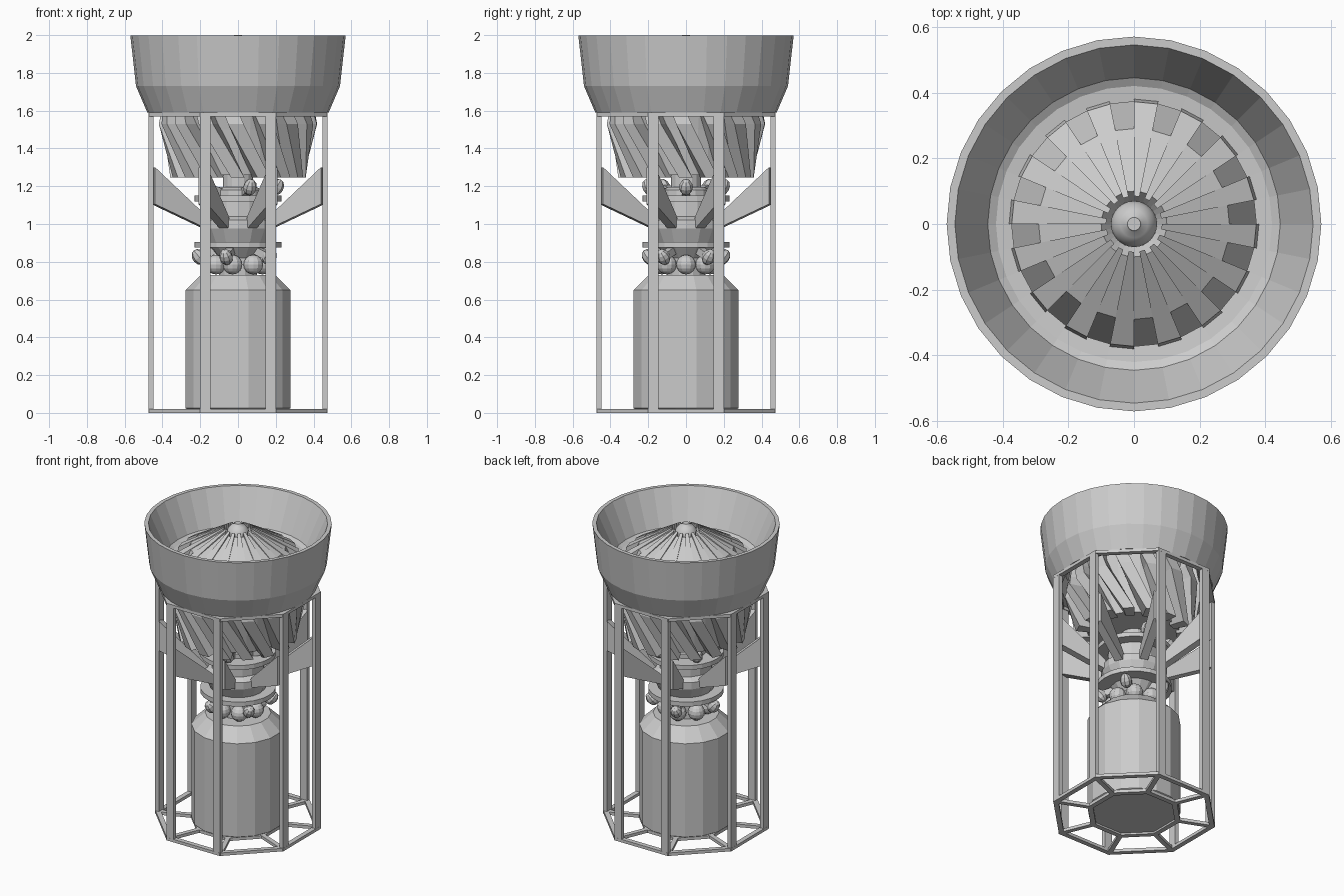
import bpy, bmesh
from math import sin, cos, pi, radians
from mathutils import Vector, Matrix

cube = bpy.data.objects.get("Cube")
if cube:
    bpy.data.objects.remove(cube)

metal = bpy.data.materials.new("plain_grey")
metal.use_nodes = True
GREY = (0.6, 0.6, 0.6, 1)
metal.diffuse_color = GREY
for node in metal.node_tree.nodes:
    if node.type == 'BSDF_PRINCIPLED':
        node.inputs["Base Color"].default_value = GREY


def finish(name, bm):
    """Clean the mesh and place it in the scene."""
    bmesh.ops.remove_doubles(bm, verts=bm.verts, dist=1e-5)
    bmesh.ops.recalc_face_normals(bm, faces=bm.faces)
    mesh = bpy.data.meshes.new(name)
    bm.to_mesh(mesh)
    bm.free()
    mesh.materials.append(metal)
    obj = bpy.data.objects.new(name, mesh)
    bpy.context.collection.objects.link(obj)
    return obj


def polar(r, a, z):
    return Vector((r * cos(a), r * sin(a), z))


def loft(bm, rings, cyclic=False, caps=False):
    """Bridge rings of points that all have the same count."""
    rows = [[bm.verts.new(p) for p in ring] for ring in rings]
    n = len(rows[0])
    pairs = list(zip(rows, rows[1:]))
    if cyclic:
        pairs.append((rows[-1], rows[0]))
    for a, b in pairs:
        for i in range(n):
            j = (i + 1) % n
            bm.faces.new((a[i], a[j], b[j], b[i]))
    if caps:
        bm.faces.new(rows[0])
        bm.faces.new(rows[-1])


def lathe(name, profile, seg, closed=False, shift=0.0):
    """Spin (radius, height) points; open profiles are capped."""
    bm = bmesh.new()
    rings = [[polar(r, 2 * pi * (i + shift) / seg, z) for i in range(seg)]
             for r, z in profile]
    loft(bm, rings, cyclic=closed, caps=not closed)
    return finish(name, bm)


def box(bm, matrix, size):
    scale = Matrix.Diagonal((*size, 1))
    bmesh.ops.create_cube(bm, size=1, matrix=matrix @ scale)


def bar(bm, start, end, width, height):
    """Rectangular bar between two points."""
    d = end - start
    rot = d.to_track_quat('X', 'Z').to_matrix().to_4x4()
    box(bm, Matrix.Translation((start + end) / 2) @ rot, (d.length, width, height))


# Flared intake bowl with a shallow inner lip around the fan
lathe("intake_bowl", [(.57, 1.997), (.54, 1.73), (.48, 1.59), (.44, 1.59), (.425, 1.72),
                      (.372, 1.735), (.372, 1.75), (.42, 1.755), (.445, 1.77),
                      (.545, 1.997)], 32, closed=True)

# Fan core and spinner
lathe("fan_core", [(.09, 1.26), (.28, 1.26), (.33, 1.5), (.372, 1.66),
                   (.29, 1.845), (.1, 1.95), (.07, 1.91)], 32)
spinner = lathe("spinner", [(.07, 1.9), (.07, 1.935), (.062, 1.96),
                            (.042, 1.984), (.024, 1.992), (.02, 2)], 24)
for poly in spinner.data.polygons:
    poly.use_smooth = len(poly.vertices) == 4

# Sixteen twisted fan blades: radius, height, depth, twist in degrees
BLADES = 16
HALF = pi / 32
STATIONS = [(.36, 1.245, .1, 28), (.42, 1.53, .1, 4), (.405, 1.6, .08, 0),
            (.372, 1.8, .08, 0)]
bm = bmesh.new()
for k in range(BLADES):
    mid = 2 * pi * k / BLADES - HALF
    rings = []
    for r, z, depth, twist in STATIONS:
        a = mid + radians(twist)
        rings.append([polar(r, a - HALF, z), polar(r, a + HALF, z),
                      polar(r - depth, a + HALF, z), polar(r - depth, a - HALF, z)])
    # Sloping rib that runs in to the spinner
    rings.append([polar(.085, mid + s * HALF, z)
                  for s, z in ((-1, 1.97), (1, 1.97), (1, 1.89), (-1, 1.89))])
    loft(bm, rings, caps=True)
finish("fan_blades", bm)

# Turned parts down the axis
lathe("drive_shaft", [(.08, 1.16), (.08, 1.27)], 16)
lathe("upper_hub", [(.1, 1.14), (.13, 1.15), (.13, 1.18), (.1, 1.195)], 16)
lathe("upper_disc", [(.23, 1.12), (.23, 1.15)], 24)
lathe("gear_housing", [(.165, .9), (.2, .975), (.2, 1.02), (.16, 1.04), (.16, 1.12)], 16)
lathe("lower_disc", [(.23, .875), (.23, .905)], 24)
lathe("neck", [(.1, .72), (.1, .82), (.15, .88)], 16)
lathe("tank", [(.265, .012), (.283, .025), (.283, .65), (.2, .73)], 16, shift=.5)


# Rounded weights on short arms around the discs
def weights(name, start, z, tilt, root_z):
    bm = bmesh.new()
    for k in range(5):
        a = start + 2 * pi * k / 5
        m = (Matrix.Translation(polar(.205, a, z)) @ Matrix.Rotation(a, 4, 'Z')
             @ Matrix.Rotation(tilt, 4, 'Y') @ Matrix.Diagonal((.037, .037, .046, 1)))
        bmesh.ops.create_uvsphere(bm, u_segments=8, v_segments=6, radius=1, matrix=m)
        bar(bm, polar(.1, a, root_z), polar(.205, a, z), .04, .04)
    finish(name, bm)


weights("upper_weights", 0, 1.195, radians(30), 1.16)
weights("lower_weights", pi, .825, radians(40), .87)

# Ring of balls on top of the tank
bm = bmesh.new()
for k in range(7):
    bmesh.ops.create_uvsphere(bm, u_segments=12, v_segments=8, radius=.052,
                              matrix=Matrix.Translation(polar(.13, 2 * pi * k / 7, .785)))
finish("bearing_balls", bm)


# Eight-sided frame: rails, posts and base spokes
def rail(name, outer, inner, low, high):
    lathe(name, [(outer, low), (outer, high), (inner, high), (inner, low)],
          8, closed=True, shift=.5)


rail("base_rail", .514, .48, 0, .02)
rail("top_rail", .514, .48, 1.57, 1.59)
rail("base_inner_rail", .295, .26, 0, .02)
posts = bmesh.new()
for quarter in range(4):
    turn = Matrix.Rotation(quarter * pi / 2, 4, 'Z')
    for side in (-1, 1):
        box(posts, turn @ Matrix.Translation((.461, side * .1725, .795)), (.027, .055, 1.59))
finish("frame_posts", posts)
spokes = bmesh.new()
for k in range(8):
    a = pi / 8 + k * pi / 4
    bar(spokes, polar(.27, a, .01), polar(.495, a, .01), .03, .02)
finish("base_spokes", spokes)

# Tapered plates that hold the gear housing in the frame
bm = bmesh.new()
SIDE = [(.485, 1.105), (.485, 1.3), (.2, 1.05), (.16, 1.0), (.2, .98)]
for k in range(8):
    a = pi / 8 + k * pi / 4
    across = polar(.026, a + pi / 2, 0)
    loft(bm, [[polar(r, a, z) + s * across for r, z in SIDE] for s in (-1, 1)], caps=True)
finish("support_struts", bm)
